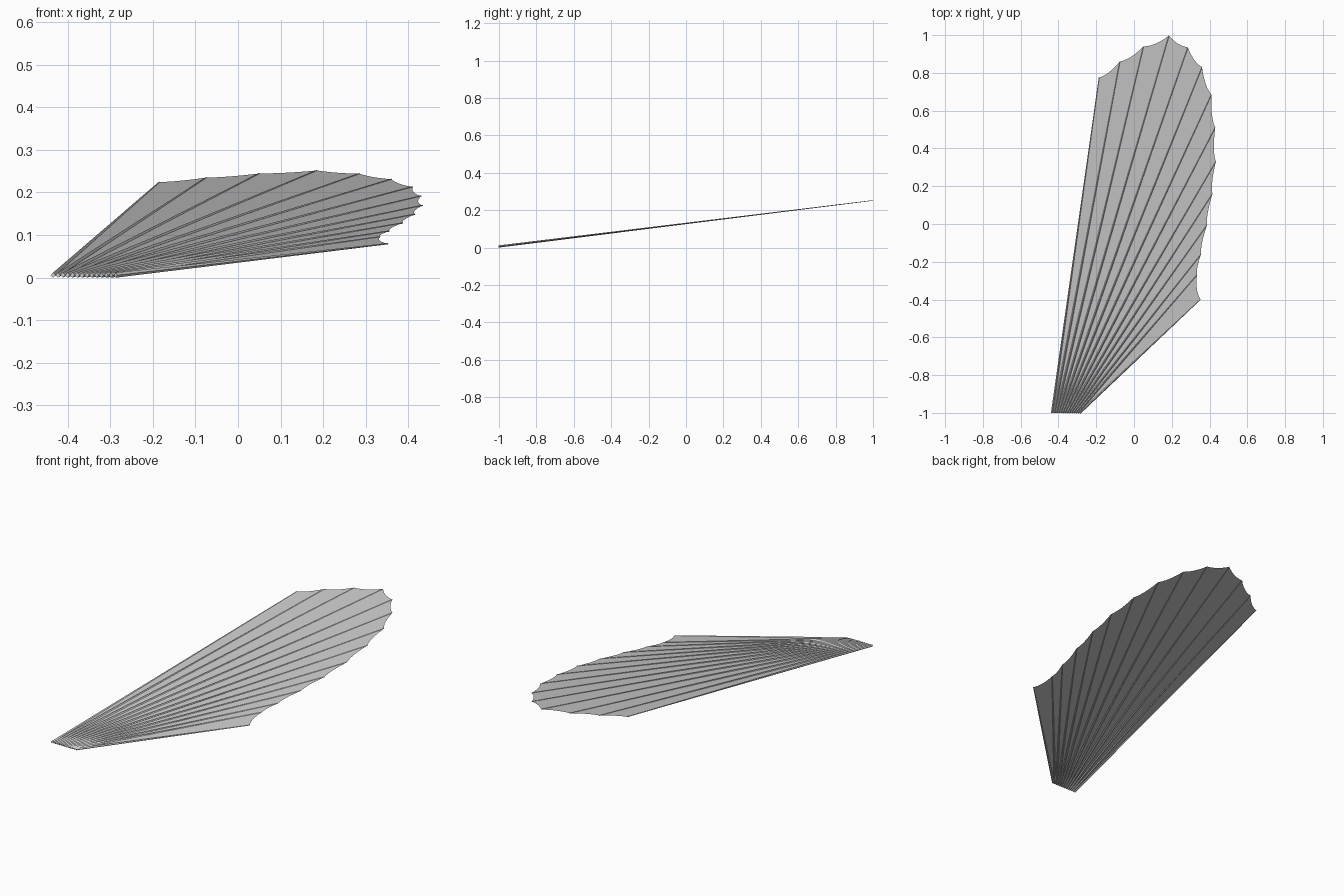
import bpy, bmesh
from mathutils import Vector

cube = bpy.data.objects.get("Cube")
if cube:
    bpy.data.objects.remove(cube)

grey = bpy.data.materials.new("soft grey")
grey.use_nodes = True
grey.diffuse_color = (0.6, 0.6, 0.6, 1)
grey.node_tree.nodes["Principled BSDF"].inputs["Base Color"].default_value = (0.6, 0.6, 0.6, 1)

# Rib tips seen from above, from the inner edge round to the short edge
TIPS = [(-0.185, 0.775), (-0.075, 0.86), (0.05, 0.94), (0.185, 0.997),
        (0.285, 0.935), (0.36, 0.83), (0.41, 0.685), (0.43, 0.51),
        (0.433, 0.33), (0.415, 0.16), (0.387, -0.005), (0.355, -0.16),
        (0.333, -0.27), (0.352, -0.4)]
LAST = len(TIPS) - 1
STEPS = 6


def on_slope(x, y):
    """Point on the tilted plane of the fan."""
    return Vector((x, y, 0.006 + 0.123 * (y + 1)))


def root(t):
    return on_slope(-0.434 + 0.147 * t, -1)


def finish(name, bm):
    mesh = bpy.data.meshes.new(name)
    bm.to_mesh(mesh)
    bm.free()
    mesh.materials.append(grey)
    obj = bpy.data.objects.new(name, mesh)
    bpy.context.collection.objects.link(obj)


# Thin membrane with a scalloped outer edge
bm = bmesh.new()
hub = on_slope(-0.36, -1)
pairs = []
for i in range(LAST):
    a, b = on_slope(*TIPS[i]), on_slope(*TIPS[i + 1])
    for k in range(STEPS + (i == LAST - 1)):
        s = k / STEPS
        p = a.lerp(b, s)
        inward = (hub - p).normalized() * (b - a).length * 0.4 * s * (1 - s)
        pairs.append((bm.verts.new(root((i + s) / LAST)), bm.verts.new(p + inward)))
for (r0, t0), (r1, t1) in zip(pairs, pairs[1:]):
    bm.faces.new((r0, r1, t1, t0))
finish("membrane", bm)

# Tapered square ribs fanning out from the root
for i, tip in enumerate(TIPS):
    bm = bmesh.new()
    start, end = root(i / LAST), on_slope(*tip)
    side = Vector((0, 0, 1)).cross(end - start).normalized()
    rings = []
    for centre, r in ((start, 0.006), (end, 0.0015)):
        offsets = (side * r, Vector((0, 0, r)), -side * r, Vector((0, 0, -r)))
        rings.append([bm.verts.new(centre + o) for o in offsets])
    for k in range(4):
        n = (k + 1) % 4
        bm.faces.new((rings[0][k], rings[0][n], rings[1][n], rings[1][k]))
    bm.faces.new(rings[0])
    bm.faces.new(rings[1][::-1])
    bmesh.ops.recalc_face_normals(bm, faces=bm.faces)
    finish(f"rib_{i + 1}", bm)
